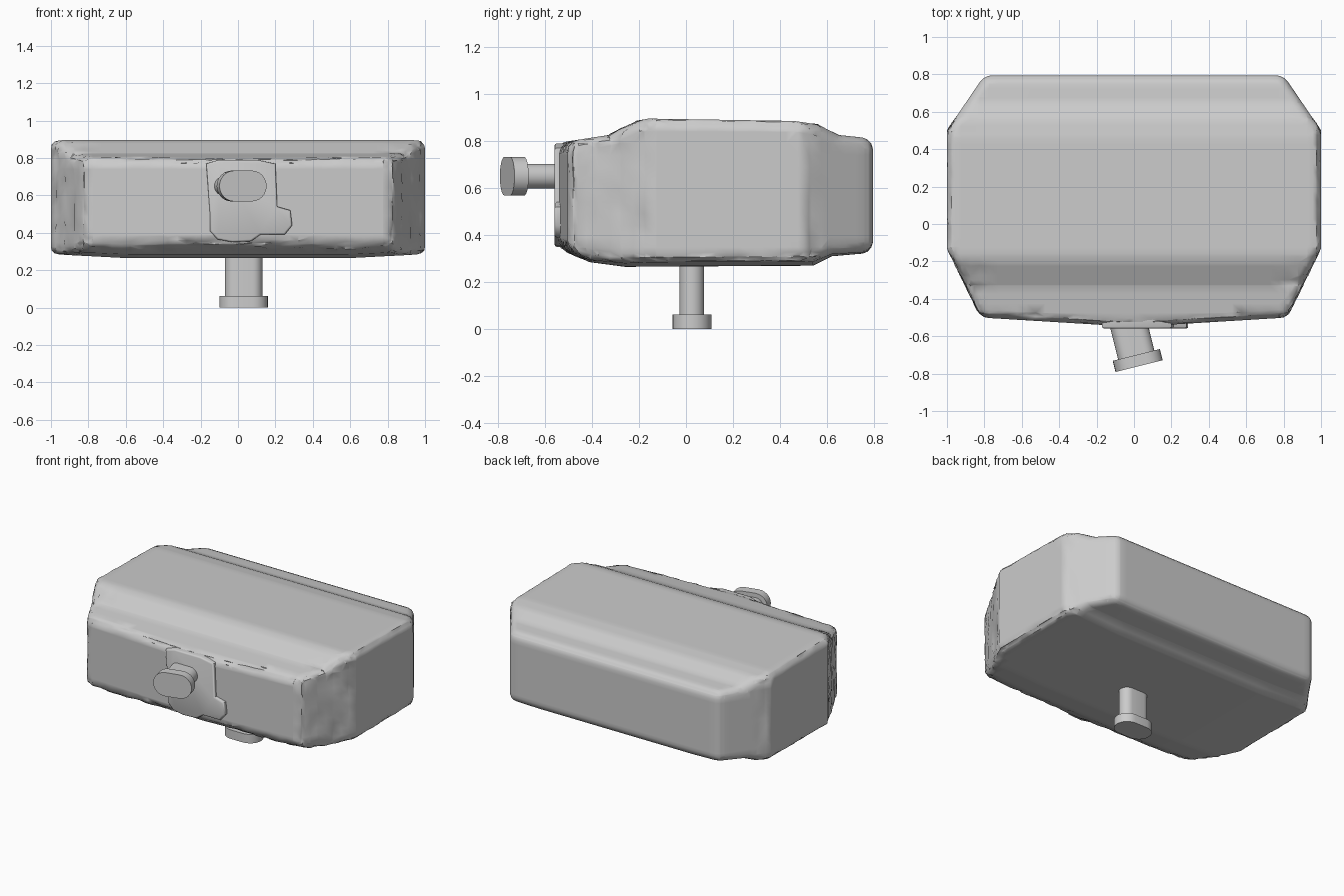
import bpy, bmesh, math, random
from mathutils import Vector, Matrix

random.seed(4)
cube = bpy.data.objects.get("Cube")
if cube:
    bpy.data.objects.remove(cube, do_unlink=True)

grey = bpy.data.materials.new("plain_grey")
grey.use_nodes = True
grey.diffuse_color = (0.6, 0.6, 0.6, 1)
grey.node_tree.nodes["Principled BSDF"].inputs["Base Color"].default_value = (0.6, 0.6, 0.6, 1)


def finish(bm, name, angle=40):
    bmesh.ops.recalc_face_normals(bm, faces=bm.faces)
    mesh = bpy.data.meshes.new(name)
    bm.to_mesh(mesh)
    bm.free()
    obj = bpy.data.objects.new(name, mesh)
    bpy.context.collection.objects.link(obj)
    mesh.materials.append(grey)
    bpy.ops.object.select_all(action='DESELECT')
    obj.select_set(True)
    bpy.context.view_layer.objects.active = obj
    bpy.ops.object.shade_smooth_by_angle(angle=math.radians(angle))
    return obj


def prism(points, direction):
    """Closed solid from an outline of 3D points pushed along a direction."""
    bm = bmesh.new()
    face = bm.faces.new([bm.verts.new(p) for p in points])
    out = bmesh.ops.extrude_face_region(bm, geom=[face], use_keep_orig=True)
    verts = [g for g in out["geom"] if isinstance(g, bmesh.types.BMVert)]
    bmesh.ops.translate(bm, verts=verts, vec=direction)
    bmesh.ops.recalc_face_normals(bm, faces=bm.faces)
    return bm


def all_geom(bm):
    return bm.verts[:] + bm.edges[:] + bm.faces[:]


# Body: side profile (y, z) swept across x
profile = [(-0.62, 0.38), (-0.41, 0.285), (-0.26, 0.265), (0.54, 0.27), (0.62, 0.31),
           (0.795, 0.325), (0.795, 0.81), (0.65, 0.825), (0.56, 0.87), (0.46, 0.885),
           (-0.16, 0.895), (-0.21, 0.885), (-0.33, 0.825), (-0.62, 0.78)]
bm = prism([(-1, y, z) for y, z in profile], (2, 0, 0))

# Trim the plan outline with vertical planes, mirrored left and right
plan = [(0, -0.55), (0.82, -0.5), (1, -0.13), (1, 0.5), (0.8, 0.795)]
for side in (1, -1):
    for a, b in zip(plan, plan[1:]):
        if a[0] == b[0]:
            continue
        normal = Vector(((b[1] - a[1]) * side, a[0] - b[0], 0))
        bmesh.ops.bisect_plane(bm, geom=all_geom(bm), plane_co=(a[0] * side, a[1], 0),
                               plane_no=normal, clear_outer=True)
        rim = [e for e in bm.edges if e.is_boundary]
        if rim:
            bmesh.ops.edgeloop_fill(bm, edges=rim)
bmesh.ops.remove_doubles(bm, verts=bm.verts, dist=0.0005)
bmesh.ops.recalc_face_normals(bm, faces=bm.faces)

# Round the sharp edges
sharp = [e for e in bm.edges if e.calc_face_angle(0) > 0.7]
bmesh.ops.bevel(bm, geom=sharp, offset=0.045, offset_type='OFFSET', segments=3,
                profile=0.5, affect='EDGES', clamp_overlap=False)

# Slice into a grid so the worn edges can be uneven
for axis, start, count in ((0, -0.975, 40), (1, -0.525, 27), (2, 0.29, 12)):
    for i in range(count):
        co, no = Vector(), Vector()
        co[axis], no[axis] = start + i * 0.05, 1
        bmesh.ops.bisect_plane(bm, geom=all_geom(bm), plane_co=co, plane_no=no)
bm.normal_update()
moves = []
for v in bm.verts:
    x, y, z = v.co
    worn = y < 0.57 and (abs(x) > 0.8 or y < -0.46)
    if worn and max(abs(c) for c in v.normal) < 0.95:
        moves.append((v, v.normal * random.uniform(-0.007, 0.003)))
for v, move in moves:
    v.co += move
# Underside lifts slightly toward both ends
for v in bm.verts:
    if v.co.z < 0.4 and abs(v.co.x) > 0.6:
        v.co.z += 0.05 * (abs(v.co.x) - 0.6) * (0.4 - v.co.z) / 0.13
finish(bm, "body", 50)

# Raised pad on the front behind the knob
pad = [(-0.17, 0.77), (-0.15, 0.5), (-0.15, 0.41), (-0.11, 0.365), (-0.03, 0.35),
       (0.07, 0.355), (0.12, 0.39), (0.25, 0.39), (0.29, 0.44), (0.28, 0.52),
       (0.21, 0.54), (0.2, 0.77), (0.1, 0.79), (-0.1, 0.79)]
bm = prism([(x, -0.559, z) for x, z in pad], (0, 0.05, 0))
front_rim = [e for e in bm.edges if all(v.co.y < -0.55 for v in e.verts)]
bmesh.ops.bevel(bm, geom=front_rim, offset=0.01, segments=2, profile=0.5, affect='EDGES')
finish(bm, "front_pad", 60)


def stadium(width, height, z, length, matrix, name):
    """Bar with two straight sides and two half-round ends."""
    r, n = height / 2, 12
    pts = []
    for s in (1, -1):
        for i in range(n + 1):
            a = math.pi * (i / n - 0.5)
            pts.append((s * (width / 2 - r + r * math.cos(a)), s * r * math.sin(a), z))
    bm = prism(pts, (0, 0, length))
    bmesh.ops.transform(bm, matrix=matrix, verts=bm.verts)
    finish(bm, name, 30)


# Foot below and slightly turned knob in front; local z runs from the cap inward
foot = Matrix.Translation((0.03, 0.025, 0))
knob = (Matrix.Translation((0.027, -0.76, 0.65)) @ Matrix.Rotation(math.radians(14), 4, 'Z')
        @ Matrix.Rotation(math.radians(-90), 4, 'X'))
for name, frame, depth in (("foot", foot, 0.3), ("knob", knob, 0.28)):
    stadium(0.26, 0.165, 0, 0.062, frame, name + "_cap")
    stadium(0.2, 0.105, 0.05, depth - 0.05, frame, name + "_stem")
